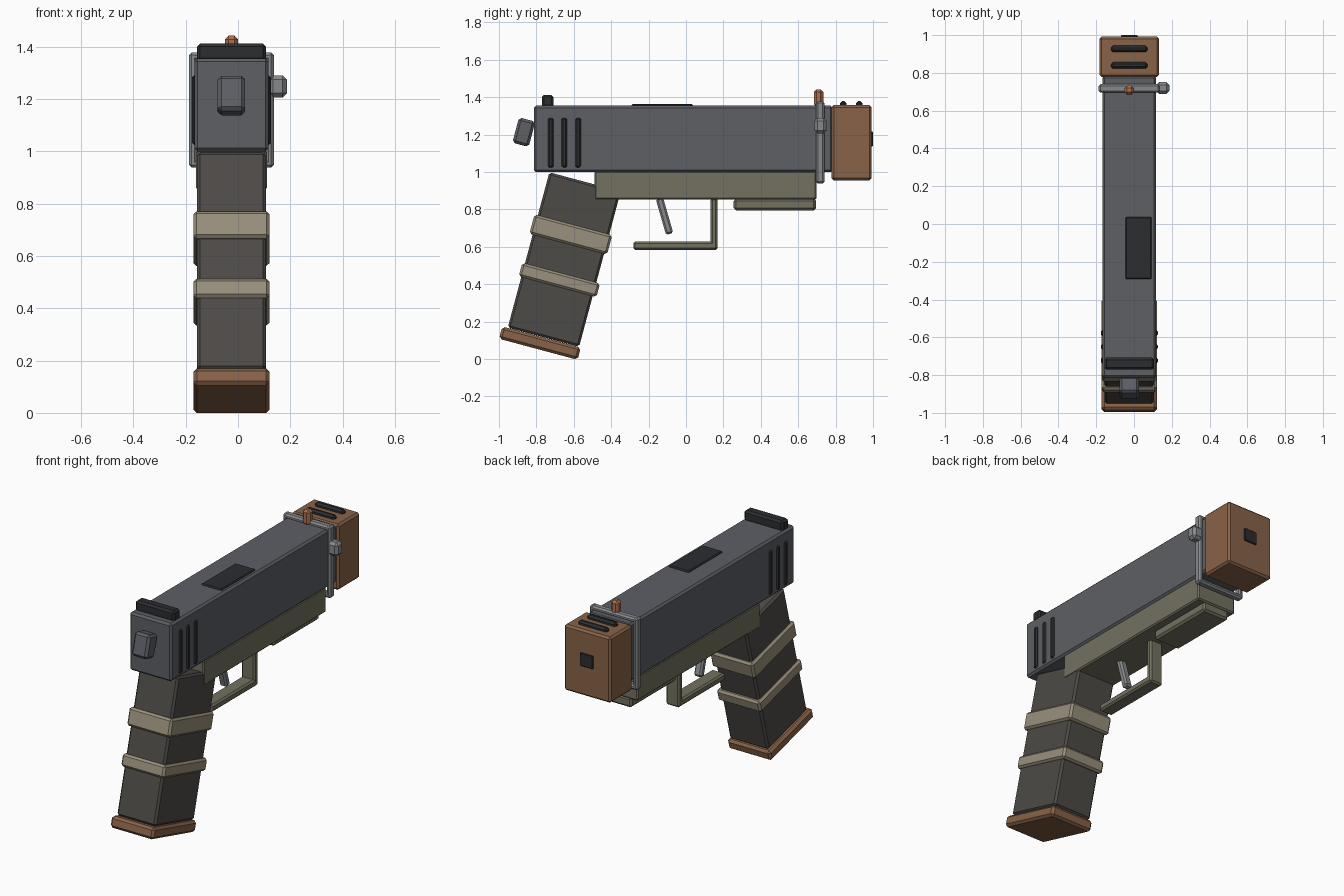
import bpy, bmesh
from math import radians
from mathutils import Matrix

if "Cube" in bpy.data.objects:
    bpy.data.objects.remove(bpy.data.objects["Cube"])

CX = -0.025           # centre plane of the pistol (the side knob shifts it off x = 0)
TILT = radians(-15)   # rake of the grip


def material(name, rgb):
    m = bpy.data.materials.new(name)
    m.diffuse_color = (*rgb, 1)
    m.use_nodes = True
    m.node_tree.nodes["Principled BSDF"].inputs["Base Color"].default_value = m.diffuse_color
    return m


GUNMETAL = material("gunmetal", (0.11, 0.115, 0.13))
BLACK = material("black", (0.025, 0.026, 0.03))
STEEL = material("steel", (0.24, 0.25, 0.26))
OLIVE = material("olive", (0.17, 0.165, 0.115))
RUBBER = material("dark_grip", (0.075, 0.07, 0.063))
TAN = material("tan_wrap", (0.32, 0.28, 0.2))
BROWN = material("brown", (0.25, 0.125, 0.065))
COPPER = material("copper", (0.42, 0.16, 0.07))


def box(name, centre, size, mat, bevel=0.012, tilt=0.0):
    """Chamfered box, optionally tilted about x."""
    bm = bmesh.new()
    bmesh.ops.create_cube(bm, size=1, matrix=Matrix.Diagonal((*size, 1)))
    if bevel:
        bmesh.ops.bevel(bm, geom=bm.edges[:], offset=bevel, segments=1,
                        profile=0.5, affect='EDGES')
    me = bpy.data.meshes.new(name)
    bm.to_mesh(me)
    bm.free()
    ob = bpy.data.objects.new(name, me)
    ob.location = centre
    ob.rotation_euler.x = tilt
    me.materials.append(mat)
    bpy.context.collection.objects.link(ob)
    return ob


def span(name, width, y, z, mat, bevel=0.012, x=CX):
    """Upright box given by its y and z ranges."""
    return box(name, (x, sum(y) / 2, sum(z) / 2),
               (width, y[1] - y[0], z[1] - z[0]), mat, bevel)


# Slide, frame and accessory rail
span("slide", 0.284, (-0.814, 0.785), (1.0, 1.355), GUNMETAL)
span("frame", 0.27, (-0.488, 0.697), (0.852, 1.005), OLIVE, 0.008)
span("accessory_rail", 0.18, (0.255, 0.695), (0.795, 0.858), OLIVE)
span("ejection_port", 0.138, (-0.292, 0.038), (1.34, 1.363), BLACK, 0.006, x=0.024)

# Rear serrations on both sides
for i, y in enumerate((-0.723, -0.65, -0.577)):
    for side in (-1, 1):
        box(f"serration_{i}_{side}", (CX + side * 0.139, y, 1.157),
            (0.024, 0.03, 0.266), BLACK, 0.008)

# Muzzle block with top vents and bore
span("muzzle_block", 0.316, (0.778, 0.992), (0.955, 1.357), BROWN)
for i, y in enumerate((0.84, 0.927)):
    box(f"muzzle_vent_{i}", (CX, y, 1.362), (0.195, 0.034, 0.034), BLACK, 0.011)
span("muzzle_bore", 0.09, (0.975, 1.0), (1.137, 1.217), BLACK, 0.004)

# Clamp ring behind the muzzle, with its screw knob
for side in (-1, 1):
    box(f"clamp_side_{side}", (CX + side * 0.147, 0.718, 1.158),
        (0.03, 0.046, 0.44), STEEL, 0.01)
for name, z in (("top", 1.362), ("bottom", 0.953)):
    box(f"clamp_{name}", (CX, 0.718, z), (0.32, 0.046, 0.03), STEEL, 0.01)
box("clamp_knob", (0.152, 0.72, 1.248), (0.07, 0.064, 0.084), STEEL, 0.016)

# Sights
box("front_sight", (CX, 0.709, 1.395), (0.05, 0.05, 0.094), COPPER, 0.014)
span("rear_sight", 0.264, (-0.771, -0.708), (1.345, 1.412), BLACK)

# Hammer
box("hammer", (CX, -0.867, 1.213), (0.105, 0.09, 0.14), GUNMETAL, 0.014, TILT)

# Raked grip with wraps and base plate
box("grip", (CX, -0.651, 0.532), (0.264, 0.395, 0.86), RUBBER, 0.012, TILT)
box("upper_wrap", (CX, -0.616, 0.666), (0.292, 0.43, 0.107), TAN, 0.012, TILT)
box("lower_wrap", (CX, -0.677, 0.423), (0.292, 0.43, 0.075), TAN, 0.012, TILT)
box("base_plate", (CX, -0.781, 0.085), (0.292, 0.435, 0.068), BROWN, 0.014, TILT)

# Trigger and guard
box("trigger", (CX, -0.115, 0.765), (0.05, 0.04, 0.2), STEEL, 0.01, radians(16))
span("guard_front", 0.09, (0.131, 0.169), (0.583, 0.86), OLIVE, 0.01)
span("guard_bottom", 0.09, (-0.282, 0.169), (0.583, 0.628), OLIVE, 0.01)
